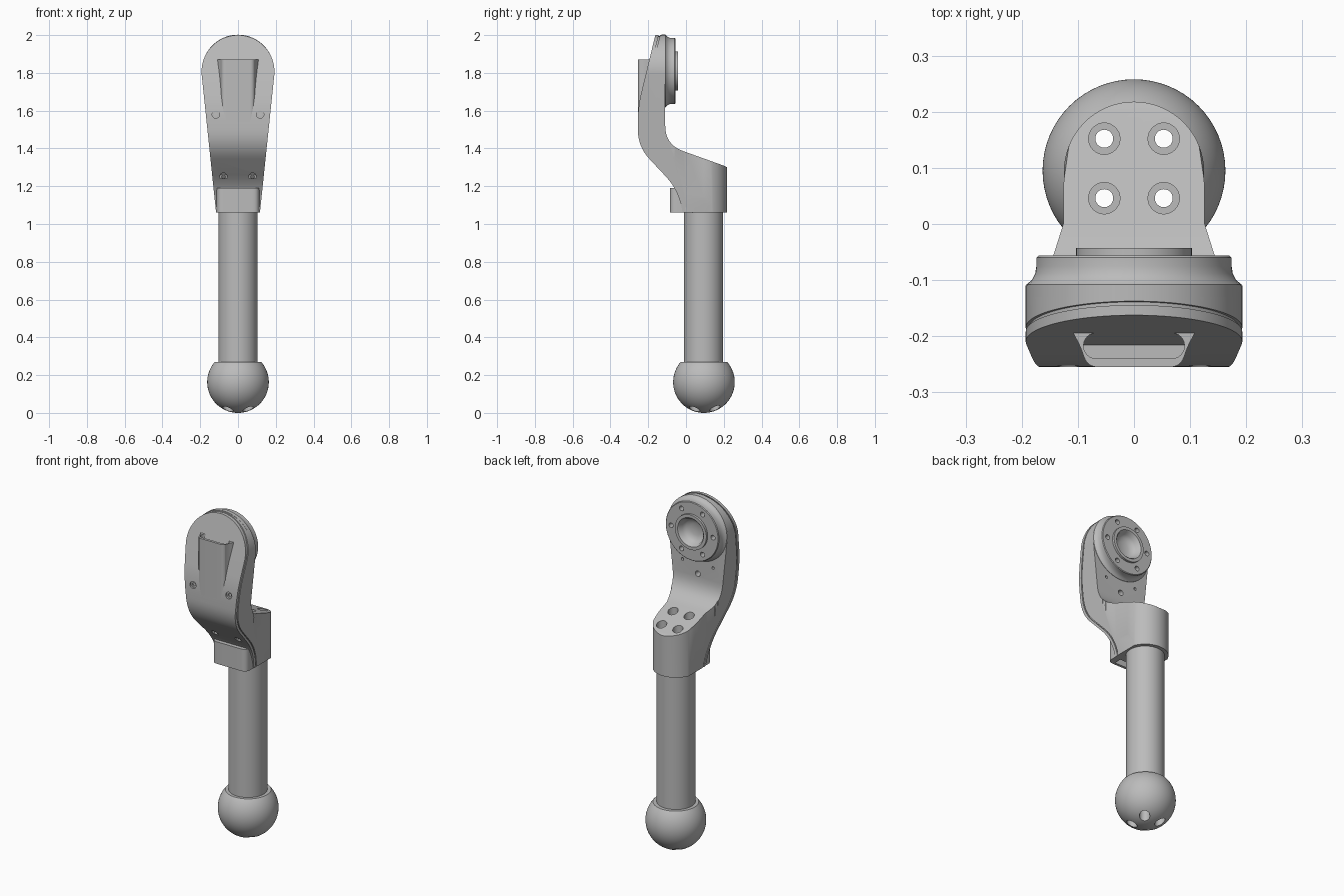
import bpy, bmesh, math
from mathutils import Matrix, Vector

cube = bpy.data.objects.get("Cube")
if cube:
    bpy.data.objects.remove(cube, do_unlink=True)

grey = bpy.data.materials.new("satin_grey")
grey.use_nodes = True
grey.diffuse_color = (0.5, 0.5, 0.5, 1)
grey.node_tree.nodes["Principled BSDF"].inputs["Base Color"].default_value = (0.5, 0.5, 0.5, 1)


def finish(name, bm):
    bmesh.ops.recalc_face_normals(bm, faces=bm.faces)
    mesh = bpy.data.meshes.new(name)
    bm.to_mesh(mesh)
    bm.free()
    mesh.materials.append(grey)
    obj = bpy.data.objects.new(name, mesh)
    bpy.context.collection.objects.link(obj)
    return obj


def prism(name, pts, axis, lo, hi):
    """Extrude a flat outline along one axis."""
    place = {"x": lambda a, b: (lo, a, b), "y": lambda a, b: (a, lo, b), "z": lambda a, b: (a, b, lo)}[axis]
    bm = bmesh.new()
    face = bm.faces.new([bm.verts.new(place(a, b)) for a, b in pts])
    new = bmesh.ops.extrude_face_region(bm, geom=[face])["geom"]
    shift = Vector([(hi - lo) if axis == k else 0 for k in "xyz"])
    bmesh.ops.translate(bm, verts=[v for v in new if isinstance(v, bmesh.types.BMVert)], vec=shift)
    return finish(name, bm)


UP = Matrix.Identity(4)
BACK = Matrix.Rotation(math.radians(-90), 4, "X")
FRONT = Matrix.Rotation(math.radians(90), 4, "X")


def lathe(name, profile, spots, turn=UP, steps=32):
    """Revolve an (r, h) profile, once at every spot."""
    bm = bmesh.new()
    for spot in spots:
        verts = [bm.verts.new((r, 0, h)) for r, h in profile]
        edges = [bm.edges.new(p) for p in zip(verts, verts[1:])]
        bmesh.ops.spin(bm, geom=verts + edges, cent=(0, 0, 0), axis=(0, 0, 1),
                       angle=math.tau, steps=steps, use_duplicate=False)
        fresh = [v for v in bm.verts if not v.tag]
        bmesh.ops.remove_doubles(bm, verts=fresh, dist=1e-5)
        fresh = [v for v in bm.verts if not v.tag]
        bmesh.ops.transform(bm, matrix=Matrix.Translation(spot) @ turn, verts=fresh)
        for v in fresh:
            v.tag = True
    return finish(name, bm)


def boolean(obj, tool, mode="DIFFERENCE", keep=False):
    mod = obj.modifiers.new("cut", "BOOLEAN")
    mod.operation, mod.object, mod.solver = mode, tool, "EXACT"
    bpy.context.view_layer.objects.active = obj
    bpy.ops.object.modifier_apply(modifier=mod.name)
    if not keep:
        bpy.data.objects.remove(tool, do_unlink=True)


def arc(cx, cy, r, a0, a1, n=32):
    angles = [math.radians(a0 + (a1 - a0) * i / n) for i in range(n + 1)]
    return [(cx + r * math.cos(a), cy + r * math.sin(a)) for a in angles]


def rounded(pts, n=8):
    """Round the corners of an open path of (a, b, reach) points."""
    out = []
    for i, (a, b, r) in enumerate(pts):
        p = Vector((a, b))
        if not r:
            out.append((a, b))
            continue
        start = p + (Vector(pts[i - 1][:2]) - p).normalized() * r
        end = p + (Vector(pts[i + 1][:2]) - p).normalized() * r
        for k in range(n + 1):
            t = k / n
            out.append(tuple(start * (1 - t) ** 2 + p * 2 * t * (1 - t) + end * t * t))
    return out


# Hub height, column position
HUB, COL = 1.807, 0.093

# Side profile of the offset arm
front_path = rounded([(-0.16, 2.01, 0), (-0.255, 1.62, 0.08), (-0.255, 1.41, 0.09),
                      (-0.04, 1.18, 0.1), (-0.018, 1.06, 0)])
back_path = rounded([(0.23, 1.06, 0), (0.23, 1.298, 0.03), (-0.11, 1.42, 0.1), (-0.11, 2.01, 0)])


def shifted(d):
    return [(y + d, z) for y, z in front_path]


def front_outline(inset):
    """Round-topped tapering outline as an intersecting prism."""
    w = 0.115 - inset
    return prism("outline_tool", arc(0, HUB, 0.193 - inset, -5, 185, 48) + [(-w, 1.05), (w, 1.05)], "y", -0.5, 0.5)


def arm_layer(name, pts, inset):
    layer = prism(name, pts, "x", -0.3, 0.3)
    boolean(layer, front_outline(inset), "INTERSECT")
    return layer


cover = arm_layer("front_cover", shifted(0) + shifted(0.018)[::-1], 0)
seam = arm_layer("cover_seam", shifted(0.016) + shifted(0.03)[::-1], 0.006)
body = arm_layer("arm_body", shifted(0.025) + back_path, 0)

# Rounded clamp around the column
half = [(0.126, 0.0), (0.145, -0.06), (0.24, -0.1), (0.24, -0.5)]
plan = half[::-1] + arc(0, COL, 0.125, 0, 180) + [(-x, y) for x, y in half]
boolean(body, prism("plan_tool", plan, "z", 0.9, 2.2), "INTERSECT")

# Scooped shoulders that fade into the arm
scoop = [(0.07, 1.45), (0.083, 1.31), (0.092, 1.275), (0.108, 1.25), (0.14, 1.238), (0.3, 1.238), (0.3, 1.45)]
for side in (1, -1):
    tool = prism("scoop_tool", [(side * x, z) for x, z in scoop], "y", -0.08, 0.3)
    for v in tool.data.vertices:
        if v.co.y < 0:
            v.co.x += side * 0.07
            v.co.z += 0.08
    boolean(body, tool)

# Four long bolt holes through clamp, column and ball
bolts = [(x, COL + 0.006 + y, 0) for x in (-0.053, 0.053) for y in (-0.053, 0.053)]
bolt = [(0, -0.1), (0.028, -0.1), (0.028, 0.08), (0.016, 0.08), (0.016, 1.24),
        (0.028, 1.24), (0.028, 1.6), (0, 1.6)]

# Column and ball foot
column = lathe("column", [(0, 0.2), (0.104, 0.2), (0.104, 1.07), (0, 1.07)], [(0, COL, 0)], steps=64)
cut = math.degrees(math.asin((0.27 - 0.163) / 0.163))
ball_profile = [(0, 0)] + arc(0, 0.163, 0.163, -90, cut, 40)[1:] + [(0, 0.27)]
ball = lathe("ball_foot", ball_profile, [(0, 0.095, 0)], steps=64)
tool = lathe("bolt_tool", bolt, bolts)
for part in (body, column, ball):
    boolean(part, tool, keep=True)
bpy.data.objects.remove(tool, do_unlink=True)

# Small holes in the back of the arm
boolean(body, lathe("hole_tool", [(0, 0.03), (0.016, 0.03), (0.016, -0.05), (0, -0.05)],
                    [(0, -0.11, 1.54)], BACK))
boolean(body, lathe("hole_tool", [(0, 0.03), (0.008, 0.03), (0.008, -0.05), (0, -0.05)],
                    [(x, -0.11, 1.6) for x in (-0.1, 0.1)], BACK))

# Screw recesses in the front cover
screw = [(0, 0.06), (0.02, 0.06), (0.02, -0.01), (0.01, -0.01), (0.01, -0.04), (0, -0.04)]
spots = [(s * x, y, z) for s in (1, -1) for x, y, z in ((0.117, -0.255, 1.58), (0.077, -0.107, 1.25))]
boolean(cover, lathe("screw_tool", screw, spots, FRONT, 20))

# Hub flange with raised boss and dished centre
flange_profile = [(0, -0.13), (0.192, -0.13), (0.192, -0.108), (0.182, -0.1), (0.176, -0.088), (0.174, -0.075),
                  (0.174, -0.06), (0.17, -0.056), (0.103, -0.056), (0.103, -0.043), (0.085, -0.043),
                  (0.078, -0.05), (0.072, -0.07), (0.058, -0.085), (0.035, -0.093), (0, -0.096)]
flange = lathe("hub_flange", flange_profile, [(0, 0, HUB + 0.003)], BACK, 64)
ring = [(x, -0.056, z) for x, z in arc(0, HUB + 0.003, 0.137, 0, 300, 5)]
boolean(flange, lathe("ring_tool", [(0, 0.02), (0.014, 0.02), (0.014, -0.04), (0, -0.04)], ring, BACK, 20))

# Upright socket on the front cover
right = rounded([(0.108, -0.15, 0), (0.108, -0.195, 0), (0.092, -0.225, 0.02), (0.085, -0.255, 0.022), (0, -0.255, 0)])[:-1]
socket = prism("front_socket", right + [(-x, y) for x, y in right[::-1]], "z", 1.5, 1.87)
slot = arc(0.067, -0.217, 0.023, -90, 90, 12) + arc(-0.067, -0.217, 0.023, 90, 270, 12)
boolean(socket, prism("slot_tool", slot, "z", 1.78, 1.95))

# Lower connector block with an open underside
right = rounded([(0.113, 0.02, 0), (0.113, -0.085, 0.037), (0, -0.085, 0)])[:-1]
block = prism("lower_block", right + [(-x, y) for x, y in right[::-1]], "z", 1.06, 1.19)
boolean(block, prism("block_tool", [(-0.075, -0.07), (0.075, -0.07), (0.075, -0.025), (-0.075, -0.025)], "z", 1.0, 1.13))

# Smooth shading with crisp edges
parts = [cover, seam, body, column, ball, flange, socket, block]
bpy.ops.object.select_all(action="DESELECT")
for part in parts:
    part.select_set(True)
bpy.context.view_layer.objects.active = body
bpy.ops.object.shade_smooth_by_angle(angle=math.radians(30))
